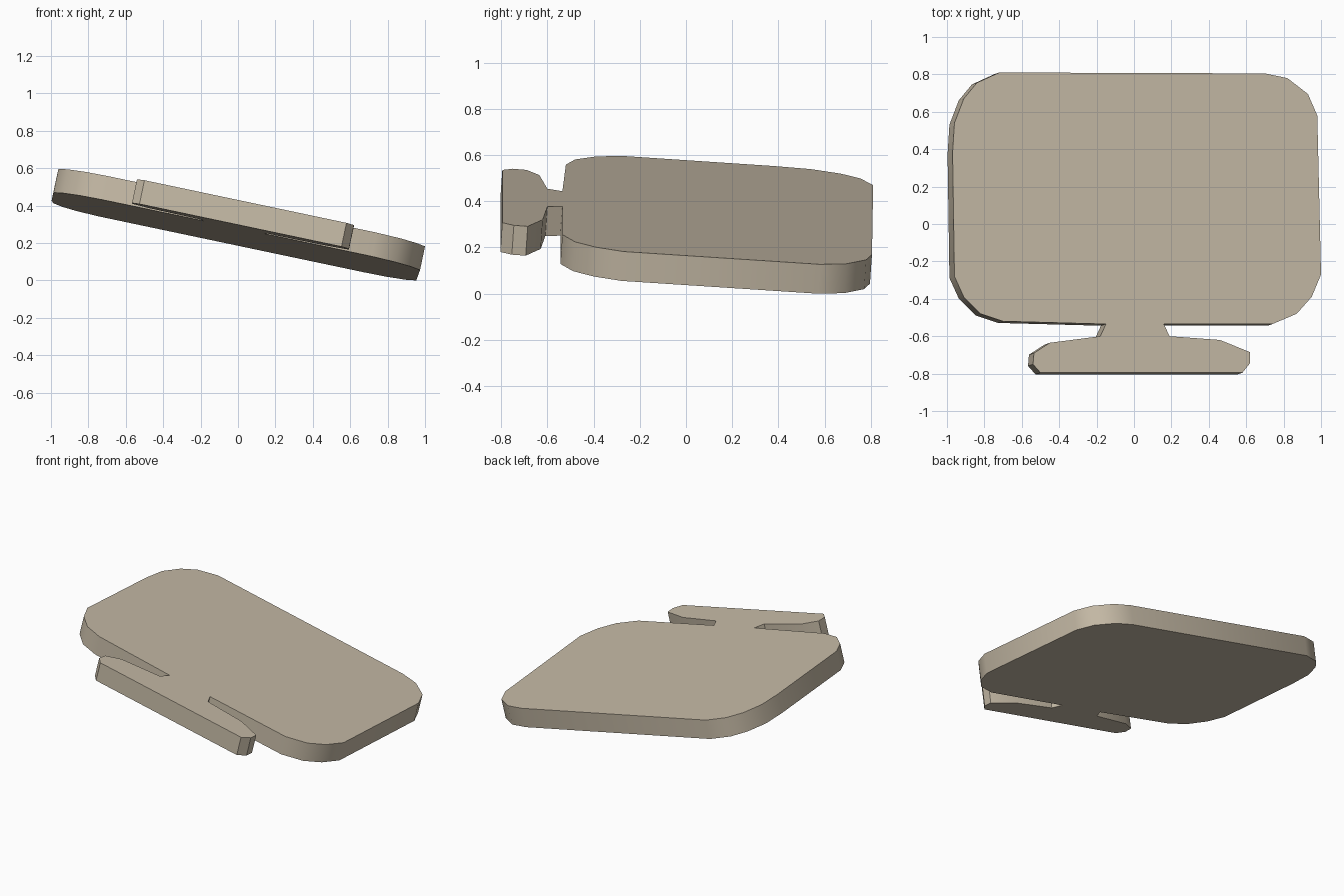
import bpy
import bmesh
from mathutils import Vector

if "Cube" in bpy.data.objects:
    bpy.data.objects.remove(bpy.data.objects["Cube"], do_unlink=True)

# Tilted plane of the flat plate: height falls towards the left and the back
SLOPE_X, SLOPE_Y, CENTRE_HEIGHT = -0.211, -0.07, 0.383
NORMAL = Vector((-SLOPE_X, -SLOPE_Y, 1)).normalized()
THICKNESS = 0.13


def make_material(name, colour):
    mat = bpy.data.materials.new(name)
    mat.use_nodes = True
    mat.diffuse_color = colour
    mat.node_tree.nodes["Principled BSDF"].inputs["Base Color"].default_value = colour
    return mat


def on_plane(x, y):
    return Vector((x, y, CENTRE_HEIGHT + SLOPE_X * x + SLOPE_Y * y))


def make_plate(name, outline, material):
    """Fill the outline on the tilted plane and extrude it along the normal."""
    bm = bmesh.new()
    top = bm.faces.new([bm.verts.new(on_plane(x, y)) for x, y in outline])
    copy = bmesh.ops.extrude_face_region(bm, geom=[top], use_keep_orig=True)
    moved = [g for g in copy["geom"] if isinstance(g, bmesh.types.BMVert)]
    bmesh.ops.translate(bm, verts=moved, vec=-NORMAL * THICKNESS)
    bmesh.ops.recalc_face_normals(bm, faces=bm.faces)

    # Stand the plate on the ground
    lowest = min(v.co.z for v in bm.verts)
    bmesh.ops.translate(bm, verts=bm.verts, vec=(0, 0, -lowest))

    mesh = bpy.data.meshes.new(name)
    bm.to_mesh(mesh)
    bm.free()
    mesh.materials.append(material)
    obj = bpy.data.objects.new(name, mesh)
    bpy.context.collection.objects.link(obj)
    bpy.ops.object.select_all(action="DESELECT")
    obj.select_set(True)
    bpy.context.view_layer.objects.active = obj
    bpy.ops.object.shade_smooth_by_angle(angle=0.6)
    return obj


# Screen outline: left side from back to front, with rounded corners
screen_left = [(0.7, 0.805), (0.82, 0.78), (0.93, 0.695), (0.98, 0.58),
               (1, -0.27), (0.95, -0.39), (0.87, -0.48), (0.74, -0.535)]

# Screen outline: right side from front to back
screen_right = [(-0.7, -0.52), (-0.82, -0.48), (-0.91, -0.39), (-0.96, -0.28),
                (-0.97, 0.38), (-0.96, 0.54), (-0.91, 0.67), (-0.84, 0.755),
                (-0.72, 0.81)]

# Neck sides flaring into the foot
neck_left = [(0.16, -0.535), (0.19, -0.6)]
neck_right = [(-0.18, -0.6), (-0.15, -0.535)]

# Foot with sloping shoulders and clipped corners
foot = [(0.46, -0.62), (0.62, -0.685), (0.62, -0.745), (0.58, -0.795),
        (-0.5, -0.795), (-0.54, -0.75), (-0.535, -0.69), (-0.45, -0.635)]

beige = make_material("warm beige", (0.56, 0.49, 0.38, 1))
make_plate("monitor_plate", screen_left + neck_left + foot + neck_right + screen_right, beige)
